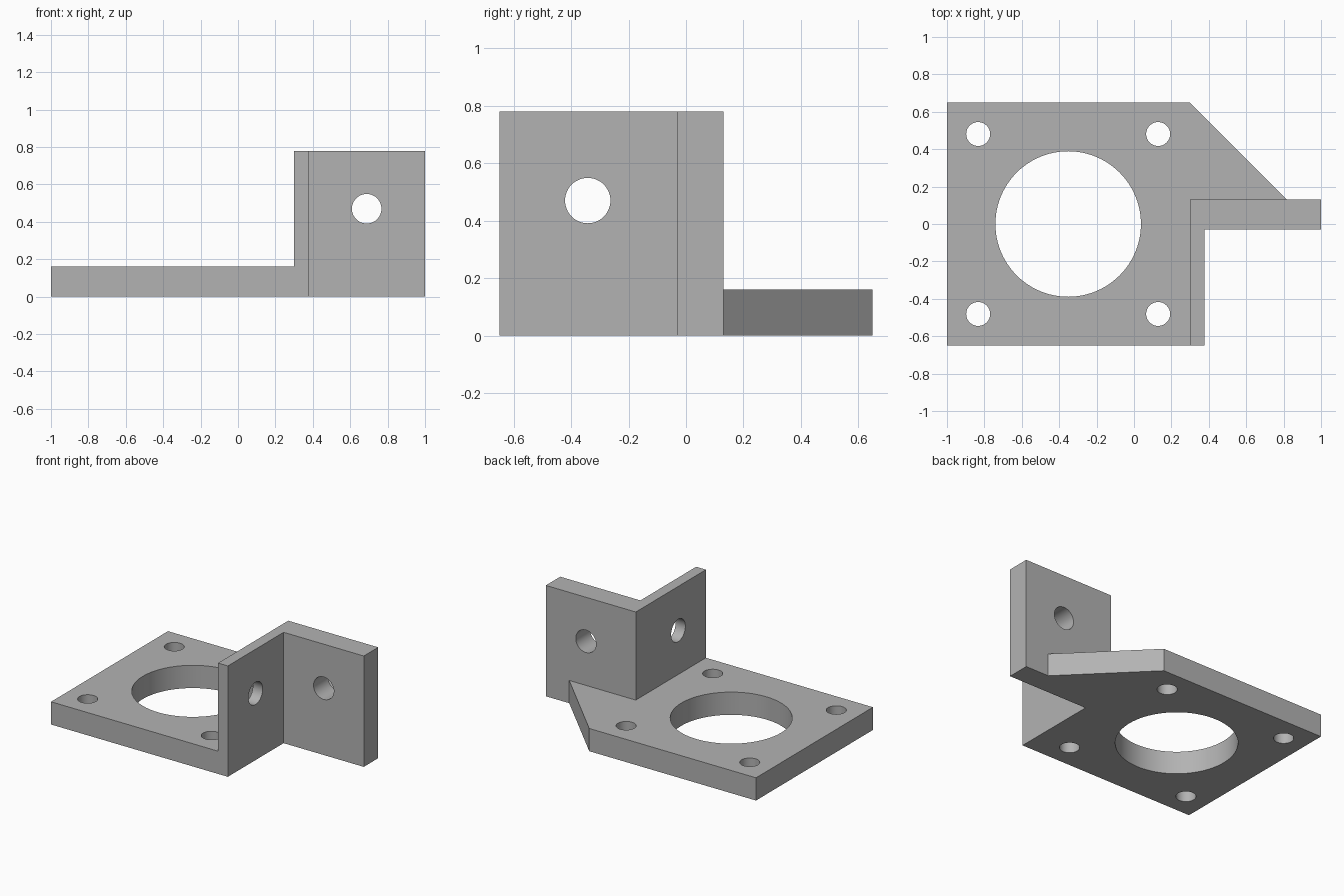
import bpy, bmesh, math
from mathutils import Matrix

cube = bpy.data.objects.get("Cube")
if cube:
    bpy.data.objects.remove(cube, do_unlink=True)

GREY = (0.45, 0.45, 0.45, 1)
metal = bpy.data.materials.new("plain grey metal")
metal.use_nodes = True
metal.diffuse_color = GREY
metal.node_tree.nodes["Principled BSDF"].inputs["Base Color"].default_value = GREY


def add_object(name, bm):
    bmesh.ops.recalc_face_normals(bm, faces=bm.faces)
    mesh = bpy.data.meshes.new(name)
    bm.to_mesh(mesh)
    bm.free()
    mesh.materials.append(metal)
    ob = bpy.data.objects.new(name, mesh)
    bpy.context.collection.objects.link(ob)
    return ob


def prism(name, outline, height):
    """Extrude a plan outline upward from the ground."""
    bm = bmesh.new()
    face = bm.faces.new([bm.verts.new((x, y, 0)) for x, y in outline])
    top = bmesh.ops.extrude_face_region(bm, geom=[face])["geom"]
    verts = [g for g in top if isinstance(g, bmesh.types.BMVert)]
    bmesh.ops.translate(bm, verts=verts, vec=(0, 0, height))
    return add_object(name, bm)


def drill(name, centre, radius, length, axis="Z", sides=48):
    """Cylinder used as a hole cutter."""
    turn = {"X": Matrix.Rotation(math.pi / 2, 4, "Y"),
            "Y": Matrix.Rotation(math.pi / 2, 4, "X"),
            "Z": Matrix.Identity(4)}[axis]
    bm = bmesh.new()
    bmesh.ops.create_cone(bm, cap_ends=True, segments=sides, radius1=radius,
                          radius2=radius, depth=length,
                          matrix=Matrix.Translation(centre) @ turn)
    return add_object(name, bm)


def combine(target, tool, operation):
    mod = target.modifiers.new(operation.lower(), "BOOLEAN")
    mod.operation, mod.solver, mod.object = operation, "EXACT", tool
    bpy.context.view_layer.objects.active = target
    bpy.ops.object.modifier_apply(modifier=mod.name)
    bpy.data.objects.remove(tool, do_unlink=True)


LEFT, RIGHT, HALF_DEPTH = -1, 1, 0.65
WALL_IN, WALL_OUT = 0.3, 0.376      # side wall in x
ARM_FRONT, ARM_BACK = -0.03, 0.13   # cross wall in y
PLATE, WALL = 0.16, 0.78            # heights
BORE_X = -0.352

# Flat mounting plate with a chamfered back corner
bracket = prism("bracket", [
    (LEFT, -HALF_DEPTH), (WALL_OUT, -HALF_DEPTH), (WALL_OUT, ARM_FRONT),
    (RIGHT, ARM_FRONT), (RIGHT, ARM_BACK), (0.818, ARM_BACK),
    (0.298, HALF_DEPTH), (LEFT, HALF_DEPTH)], PLATE)

# Upright angle wall
angle_wall = prism("angle_wall", [
    (WALL_IN, -HALF_DEPTH), (WALL_OUT, -HALF_DEPTH), (WALL_OUT, ARM_FRONT),
    (RIGHT, ARM_FRONT), (RIGHT, ARM_BACK), (WALL_IN, ARM_BACK)], WALL)
combine(bracket, angle_wall, "UNION")

# Central bore and four screw holes
cutters = [drill("bore", (BORE_X, 0, PLATE / 2), 0.389, 0.4, sides=96)]
for sx in (-1, 1):
    for sy in (-1, 1):
        cutters.append(drill("screw_hole", (BORE_X + sx * 0.481, sy * 0.481, PLATE / 2),
                             0.064, 0.4))

# One hole through each wall
cutters.append(drill("side_wall_hole", (WALL_IN, -0.342, 0.47), 0.079, 0.4, "X"))
cutters.append(drill("cross_wall_hole", (0.688, ARM_BACK, 0.47), 0.079, 0.5, "Y"))
for cutter in cutters:
    combine(bracket, cutter, "DIFFERENCE")

# Smooth hole walls, crisp edges
bpy.ops.object.select_all(action="DESELECT")
bracket.select_set(True)
bpy.context.view_layer.objects.active = bracket
bpy.ops.object.shade_smooth_by_angle(angle=math.radians(30))
